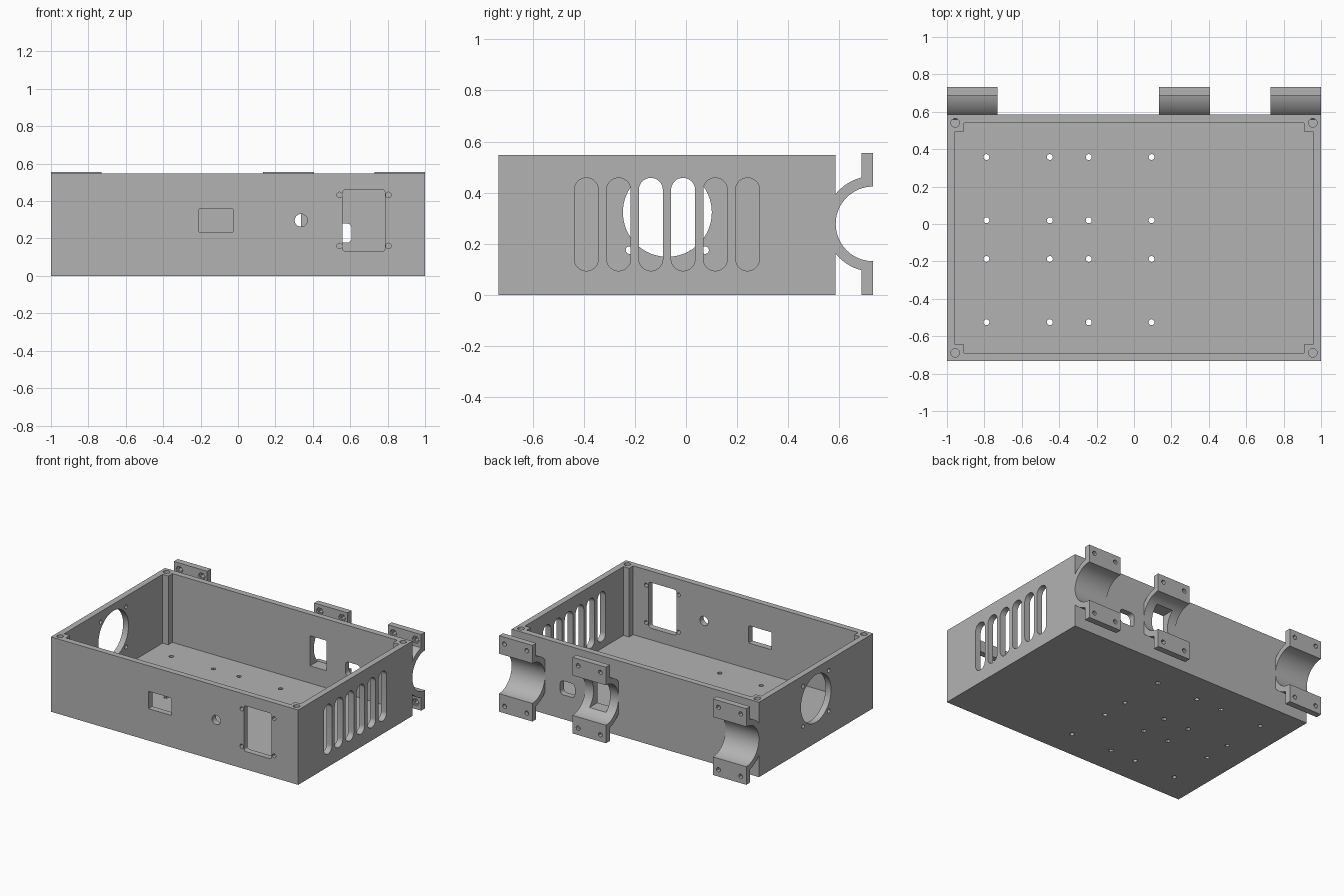
import bpy
import bmesh
from math import cos, sin, pi, acos

if "Cube" in bpy.data.objects:
    bpy.data.objects.remove(bpy.data.objects["Cube"], do_unlink=True)

grey = bpy.data.materials.new("plain grey")
grey.use_nodes = True
grey.diffuse_color = (0.45, 0.45, 0.45, 1)
grey.node_tree.nodes["Principled BSDF"].inputs["Base Color"].default_value = (0.45, 0.45, 0.45, 1)

PLACE = {"x": lambda u, v, w: (w, u, v),
         "y": lambda u, v, w: (u, w, v),
         "z": lambda u, v, w: (u, v, w)}


def prism(name, outline, axis, lo, hi):
    """Extrude a 2D outline along an axis."""
    bm = bmesh.new()
    ends = [[bm.verts.new(PLACE[axis](u, v, w)) for u, v in outline] for w in (lo, hi)]
    bm.faces.new(ends[0])
    bm.faces.new(ends[1])
    n = len(outline)
    for i in range(n):
        j = (i + 1) % n
        bm.faces.new((ends[0][i], ends[0][j], ends[1][j], ends[1][i]))
    bmesh.ops.recalc_face_normals(bm, faces=bm.faces)
    mesh = bpy.data.meshes.new(name)
    bm.to_mesh(mesh)
    bm.free()
    mesh.materials.append(grey)
    obj = bpy.data.objects.new(name, mesh)
    bpy.context.collection.objects.link(obj)
    return obj


def arc(cu, cv, r, a0, a1, n):
    return [(cu + r * cos(a0 + (a1 - a0) * i / n), cv + r * sin(a0 + (a1 - a0) * i / n))
            for i in range(n + 1)]


def circle(cu, cv, r, n=24):
    return arc(cu, cv, r, 0, 2 * pi, n)[:-1]


def rounded(u0, u1, v0, v1, r, n=4):
    """Rectangle with rounded corners."""
    pts = []
    for k, (u, v) in enumerate([(u1 - r, v1 - r), (u0 + r, v1 - r), (u0 + r, v0 + r), (u1 - r, v0 + r)]):
        pts += arc(u, v, r, k * pi / 2, (k + 1) * pi / 2, n)
    return pts


def cut(obj, outline, axis, lo, hi):
    cutter = prism("cutter", outline, axis, lo, hi)
    cutter.hide_render = True
    mod = obj.modifiers.new("cut", "BOOLEAN")
    mod.operation = "DIFFERENCE"
    mod.solver = "EXACT"
    mod.object = cutter
    bpy.context.view_layer.objects.active = obj
    bpy.ops.object.modifier_apply(modifier=mod.name)
    bpy.data.objects.remove(cutter, do_unlink=True)


FRONT, BACK, TOP, WALL, POST = -0.733, 0.585, 0.547, 0.044, 0.09

# Open tray with square screw posts left in the corners
body = prism("enclosure_body", [(-1, FRONT), (1, FRONT), (1, BACK), (-1, BACK)], "z", 0, TOP)
x0, x1, y0, y1 = -1 + WALL, 1 - WALL, FRONT + WALL, BACK - WALL
a0, a1, b0, b1 = -1 + POST, 1 - POST, FRONT + POST, BACK - POST
cut(body, [(a0, y0), (a1, y0), (a1, b0), (x1, b0), (x1, b1), (a1, b1),
           (a1, y1), (a0, y1), (a0, b1), (x0, b1), (x0, b0), (a0, b0)], "z", WALL, 0.7)
for x in (x0, x1):
    for y in (y0, y1):
        cut(body, circle(x, y, 0.023, 16), "z", 0.35, 0.7)

# Floor mounting holes
for x in (-0.789, -0.45, -0.242, 0.094):
    for y in (-0.525, -0.187, 0.02, 0.358):
        cut(body, circle(x, y, 0.016, 12), "z", -0.1, 0.1)

# Front wall: display slot, button hole, socket opening and its screws
cut(body, rounded(-0.21, -0.025, 0.233, 0.36, 0.006, 2), "y", -0.8, -0.6)
cut(body, circle(0.337, 0.297, 0.034), "y", -0.8, -0.6)
cut(body, rounded(0.56, 0.786, 0.13, 0.463, 0.018), "y", -0.8, -0.6)
for x in (0.543, 0.805):
    for z in (0.16, 0.433):
        cut(body, circle(x, z, 0.015, 12), "y", -0.8, -0.6)

# Right-hand fan opening with four screws
cut(body, circle(-0.073, 0.323, 0.174, 64), "x", -1.1, -0.9)
for y in (-0.221, 0.075):
    for z in (0.175, 0.471):
        cut(body, circle(y, z, 0.015, 12), "x", -1.1, -0.9)

# Left-hand vent slots
for i in range(6):
    y = -0.39 + 0.1262 * i
    cut(body, rounded(y - 0.047, y + 0.047, 0.094, 0.458, 0.0469, 8), "x", 0.9, 1.1)

# Back wall openings
window = [(0.203, 0.17), (0.337, 0.17), (0.337, 0.39), (0.203, 0.39)]
cut(body, window, "y", 0.5, 0.8)
cut(body, rounded(0.49, 0.608, 0.178, 0.28, 0.025), "y", 0.5, 0.8)

# Half-round pipe clamps with bolted flanges on the back
CY, CZ, INNER, OUTER, EDGE = 0.732, 0.278, 0.146, 0.187, 0.687
turn = acos((EDGE - CY) / OUTER)
profile = ([(CY, 2 * CZ), (EDGE, 2 * CZ)]
           + arc(CY, CZ, OUTER, turn, 2 * pi - turn, 40)
           + [(EDGE, 0), (CY, 0)]
           + arc(CY, CZ, INNER, 1.5 * pi, 0.5 * pi, 40))
parts = [body]
for name, left in (("right_clamp", -1), ("middle_clamp", 0.135), ("left_clamp", 0.73)):
    clamp = prism(name, profile, "x", left, left + 0.27)
    for x in (left + 0.045, left + 0.225):
        for z in (0.05, 2 * CZ - 0.05):
            cut(clamp, circle(x, z, 0.016, 12), "y", 0.6, 0.8)
            cut(clamp, circle(x, z, 0.028, 6), "y", 0.66, 0.702)
    if name == "middle_clamp":
        cut(clamp, window, "y", 0.5, 0.7)
    parts.append(clamp)

# Smooth the round surfaces, keep the edges crisp
bpy.ops.object.select_all(action="DESELECT")
for obj in parts:
    obj.select_set(True)
bpy.context.view_layer.objects.active = body
bpy.ops.object.shade_smooth_by_angle(angle=pi / 6)
